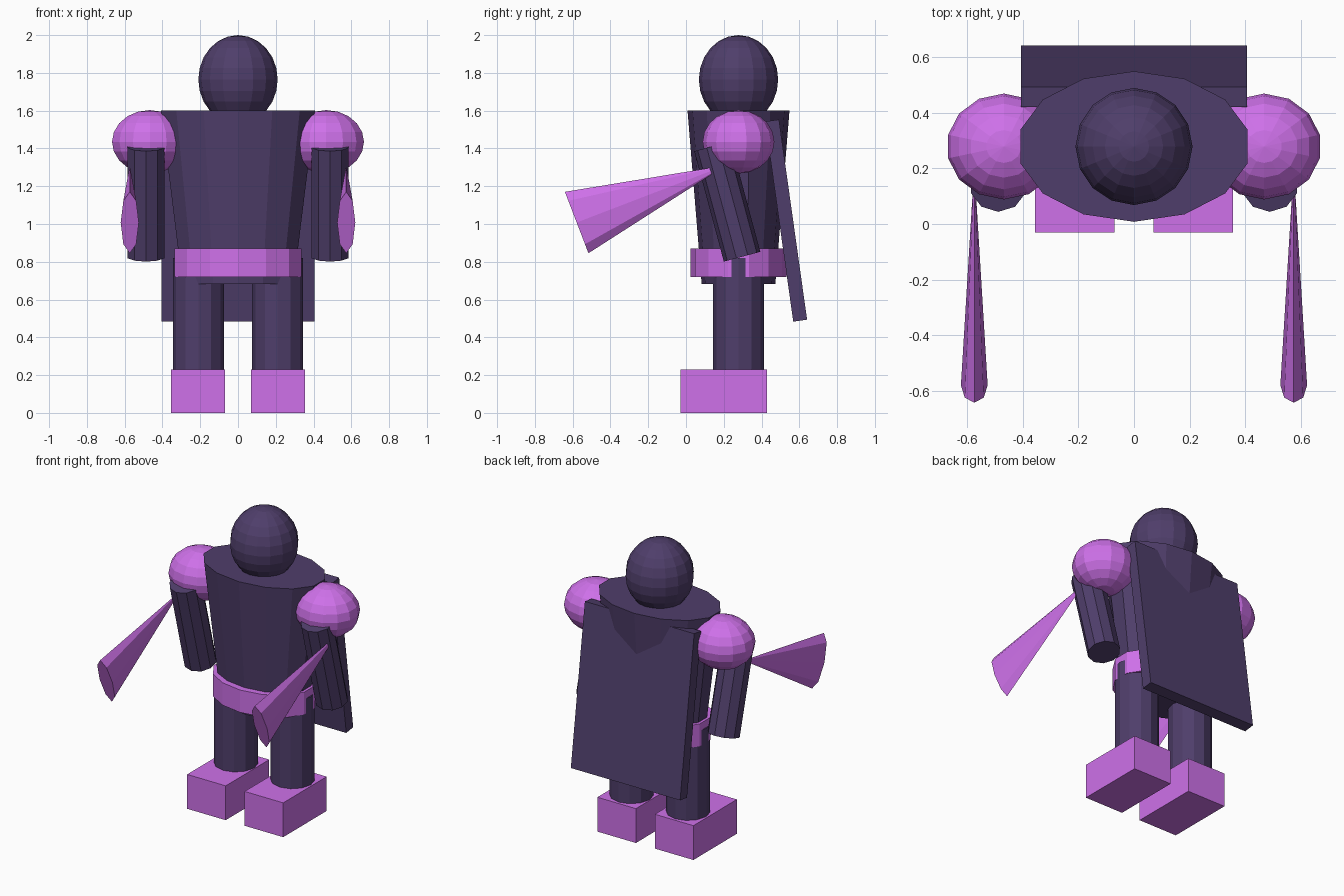
import bpy
from math import radians

if "Cube" in bpy.data.objects:
    bpy.data.objects.remove(bpy.data.objects["Cube"])

CY = 0.278  # depth of the body's centre line


def material(name, rgb):
    m = bpy.data.materials.new(name)
    m.diffuse_color = (*rgb, 1)
    m.use_nodes = True
    m.node_tree.nodes["Principled BSDF"].inputs["Base Color"].default_value = m.diffuse_color
    return m


DARK = material("dark_purple", (0.078, 0.048, 0.145))
PINK = material("bright_violet", (0.62, 0.165, 0.82))


def finish(name, mat, scale=(1, 1, 1), tilt=0):
    ob = bpy.context.object
    ob.name = name
    ob.scale = scale
    ob.rotation_euler = (radians(tilt), 0, 0)
    ob.data.materials.append(mat)
    return ob


def box(name, mat, loc, size, tilt=0):
    bpy.ops.mesh.primitive_cube_add(size=1, location=loc)
    return finish(name, mat, size, tilt)


def tube(name, mat, sides, loc, rx, ry, length, taper=1, tilt=0):
    # taper = top radius / bottom radius
    bpy.ops.mesh.primitive_cone_add(vertices=sides, radius1=1, radius2=taper,
                                    depth=1, location=loc)
    return finish(name, mat, (rx, ry, length), tilt)


def ball(name, mat, segs, rings, loc, radii):
    bpy.ops.mesh.primitive_uv_sphere_add(segments=segs, ring_count=rings,
                                         radius=1, location=loc)
    return finish(name, mat, radii)


# Head, torso and belt
ball("head", DARK, 16, 12, (0, CY, 1.765), (0.21, 0.21, 0.235))
tube("torso", DARK, 14, (0, CY, 1.142), 0.302, 0.195, 0.92, taper=1.385)
tube("belt", PINK, 14, (0, CY, 0.795), 0.344, 0.255, 0.15)

# Cape hanging at the back, leaning outwards at the bottom
box("cape", DARK, (0, 0.53, 1.018), (0.81, 0.074, 1.07), tilt=8)

# Limbs on both sides
for side, s in (("left", 1), ("right", -1)):
    tube(f"{side}_leg", DARK, 12, (s * 0.21, CY, 0.515), 0.135, 0.135, 0.61)
    box(f"{side}_foot", PINK, (s * 0.213, 0.2, 0.115), (0.286, 0.46, 0.23))
    ball(f"{side}_shoulder", PINK, 14, 10, (s * 0.467, CY, 1.435),
         (0.205, 0.19, 0.168))
    tube(f"{side}_arm", DARK, 10, (s * 0.487, 0.2185, 1.119),
         0.1025, 0.1, 0.605, tilt=15)
    # Flattened fan-shaped blade pointing forward
    tube(f"{side}_blade", PINK, 8, (s * 0.573, -0.224, 1.144),
         0.048, 0.174, 0.76, taper=0.1, tilt=-69)
